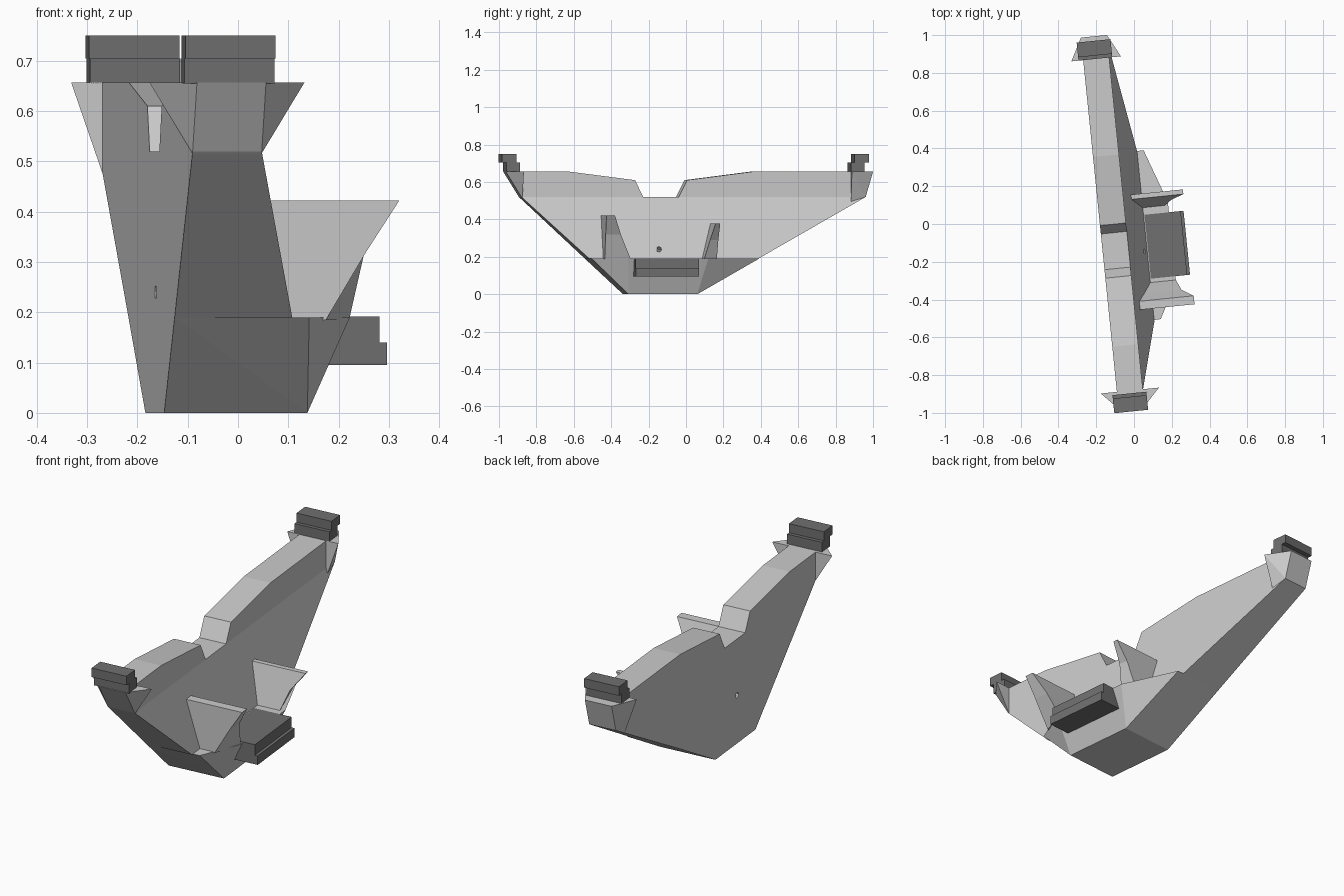
import bpy, bmesh, math
from mathutils import Matrix

if "Cube" in bpy.data.objects:
    bpy.data.objects.remove(bpy.data.objects["Cube"])

# The whole model is turned slightly about z; parts are built in a straight local frame
TURN = Matrix.Rotation(math.radians(5.8), 4, 'Z')


def material(name, v):
    m = bpy.data.materials.new(name)
    m.diffuse_color = (v, v, v, 1)
    m.use_nodes = True
    m.node_tree.nodes["Principled BSDF"].inputs["Base Color"].default_value = m.diffuse_color
    return m


LIGHT = material("light grey", 0.6)
DARK = material("dark grey", 0.16)


def finish(name, bm, mat):
    bmesh.ops.recalc_face_normals(bm, faces=bm.faces)
    bm.transform(TURN)
    me = bpy.data.meshes.new(name)
    bm.to_mesh(me)
    bm.free()
    me.materials.append(mat)
    ob = bpy.data.objects.new(name, me)
    bpy.context.collection.objects.link(ob)
    return ob


def hull(name, pts, mat):
    bm = bmesh.new()
    for p in pts:
        bm.verts.new(p)
    bmesh.ops.convex_hull(bm, input=bm.verts)
    bmesh.ops.dissolve_limit(bm, angle_limit=0.01, verts=bm.verts, edges=bm.edges)
    return finish(name, bm, mat)


def prism(pts, offset):
    bm = bmesh.new()
    f = bm.faces.new([bm.verts.new(p) for p in pts])
    r = bmesh.ops.extrude_face_region(bm, geom=[f])
    bmesh.ops.translate(bm, vec=offset, verts=[v for v in r["geom"] if isinstance(v, bmesh.types.BMVert)])
    return bm


BACK, FRONT = -0.18, -0.042

# Main wall: notched outline, upright above z 0.52 and thickening below
outline = [(-.525, .19), (-.88, .52), (-.965, .657), (-.635, .657), (-.27, .61), (-.225, .52),
           (-.035, .52), (.01, .61), (.375, .657), (1.01, .657), (.97, .52), (.383, .19)]
bm = prism([(BACK, y, z) for y, z in outline], (FRONT - BACK, 0, 0))
bmesh.ops.bisect_plane(bm, geom=bm.verts[:] + bm.edges[:] + bm.faces[:], dist=1e-4,
                       plane_co=(0, 0, .52), plane_no=(0, 0, 1))
for v in bm.verts:
    if v.co.x > -0.1:
        v.co.x = FRONT + max(0, .52 - v.co.z) / .33 * .097
wall = finish("main_wall", bm, LIGHT)

# Small through hole
bm = bmesh.new()
bmesh.ops.create_cone(bm, cap_ends=True, segments=8, radius1=.014, radius2=.014, depth=1,
                      matrix=Matrix.Translation((0, -.15, .24)) @ Matrix.Rotation(math.pi / 2, 4, 'Y'))
cutter = finish("hole_cutter", bm, LIGHT)
cutter.hide_render = True
mod = wall.modifiers.new("hole", 'BOOLEAN')
mod.operation = 'DIFFERENCE'
mod.object = cutter
bpy.context.view_layer.objects.active = wall
bpy.ops.object.modifier_apply(modifier=mod.name)
bpy.data.objects.remove(cutter)

# Lower keel with the front ledge
hull("lower_keel", [(x, y, 0) for x in (BACK, .106) for y in (-.32, .05)] +
     [(x, y, .19) for x, y in ((BACK, -.525), (.09, -.515), (.19, -.33),
                               (.19, .1), (.09, .383), (BACK, .383))], LIGHT)

# Flared arm ends, each with a stepped cap
ends = [("near", -1, .875, .965, .88, .515, .155), ("far", 1, .89, 1.01, .97, .475, .132)]
for name, s, inner, outer, low, low_z, half in ends:
    mid = -.111
    pts = []
    for e in (-1, 1):
        pts += [(mid + e * half, s * inner, .657), (mid + e * .069, s * outer, .657),
                (mid + e * .069, s * low, .52), (mid + e * .069, s * inner, low_z)]
    hull(name + "_arm_flare", pts, LIGHT)
    cap = [(.89, .655), (.963, .655), (.963, .705), (.986, .705), (.986, .75), (.908, .75),
           (.908, .705), (.89, .705)]
    finish(name + "_end_cap", prism([(-.205, s * y, z) for y, z in cap], (.18, 0, 0)), DARK)

# Stepped block on the ledge
step = [(.06, .095), (.268, .095), (.268, .14), (.253, .14), (.253, .192), (.06, .192)]
finish("front_block", prism([(x, -.297, z) for x, z in step], (0, .34, 0)), DARK)

# Leaning fins beside the block: rows of (z, back x, front x outer, front x inner, outer y, inner y)
fins = {"near_fin": [(.185, .04, .13, .19, -.45, -.315), (.32, .0, .21, .215, -.453, -.372),
                     (.422, -.025, .276, .276, -.455, -.41)],
        "far_fin": [(.185, .04, .15, .17, .15, .08), (.29, .01, .205, .21, .153, .108),
                    (.377, -.025, .276, .276, .156, .131)]}
for name, rows in fins.items():
    bm = bmesh.new()
    rings = [[bm.verts.new(p) for p in ((b, o, z), (fo, o, z), (fi, i, z), (b, i, z))]
             for z, b, fo, fi, o, i in rows]
    for lo, hi in zip(rings, rings[1:]):
        for k in range(4):
            n = (k + 1) % 4
            bm.faces.new((lo[k], lo[n], hi[n], hi[k]))
    bm.faces.new(rings[0])
    bm.faces.new(rings[-1])
    finish(name, bm, LIGHT)
